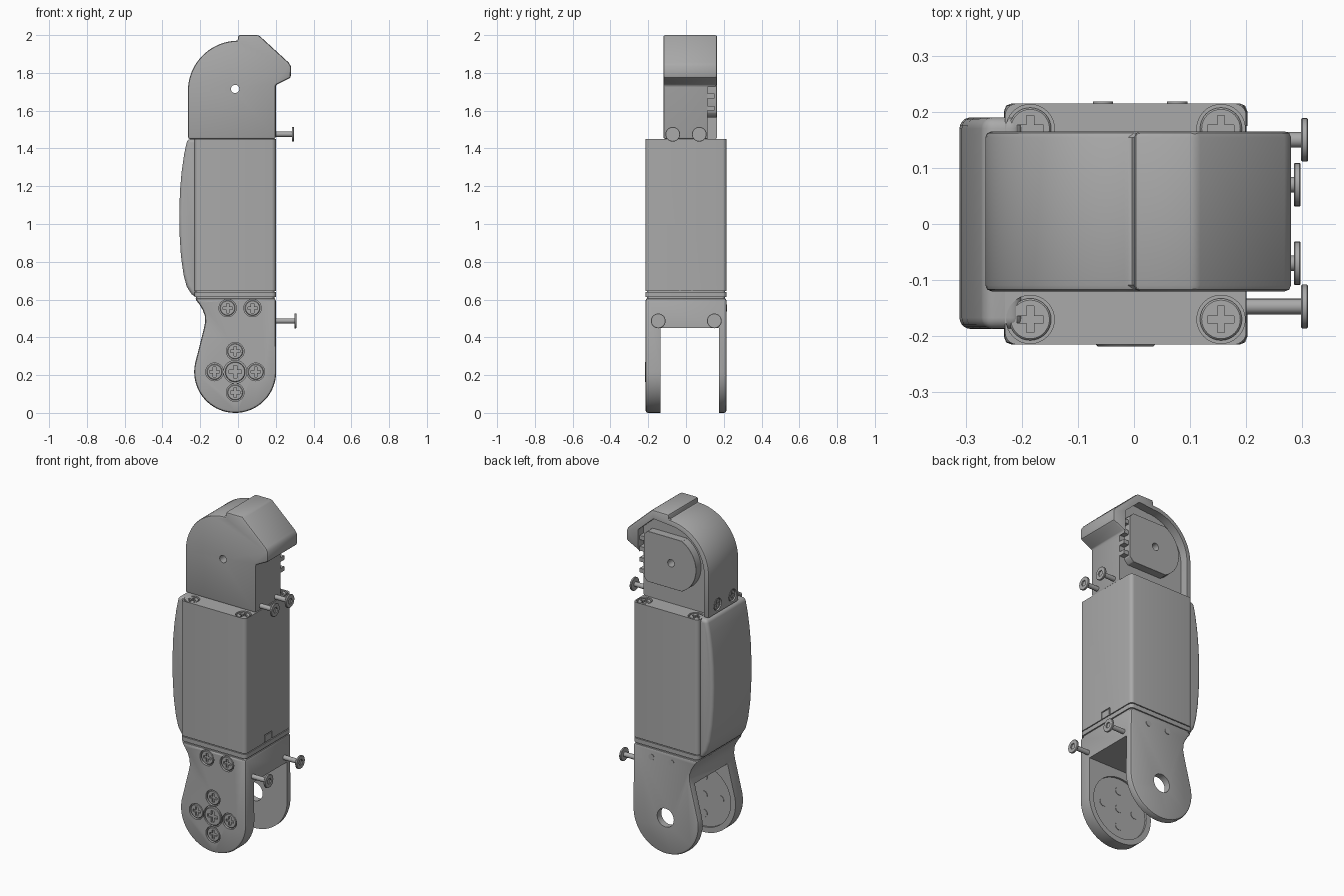
import bpy, bmesh
from math import sin, cos, pi, radians

if "Cube" in bpy.data.objects:
    bpy.data.objects.remove(bpy.data.objects["Cube"], do_unlink=True)

grey = bpy.data.materials.new("neutral grey")
grey.use_nodes = True
grey.diffuse_color = (0.4, 0.4, 0.4, 1)
grey.node_tree.nodes["Principled BSDF"].inputs["Base Color"].default_value = (0.4, 0.4, 0.4, 1)


# ---- helpers ----
def arc(u, v, r, a, b, n=24):
    steps = [radians(a + (b - a) * i / n) for i in range(n + 1)]
    return [(u + r * cos(t), v + r * sin(t)) for t in steps]


def circle(u, v, r, n=32):
    return arc(u, v, r, 0, 360 - 360 / n, n - 1)


def rect(u0, v0, u1, v1, r=0.0):
    if r == 0:
        return [(u0, v0), (u1, v0), (u1, v1), (u0, v1)]
    return (arc(u1 - r, v1 - r, r, 0, 90, 5) + arc(u0 + r, v1 - r, r, 90, 180, 5)
            + arc(u0 + r, v0 + r, r, 180, 270, 5) + arc(u1 - r, v0 + r, r, 270, 360, 5))


def cross(u, v, a, b):
    return [(u + x, v + y) for x, y in (
        (a, b), (b, b), (b, a), (-b, a), (-b, b), (-a, b),
        (-a, -b), (-b, -b), (-b, -a), (b, -a), (b, -b), (a, -b))]


def bake(obj):
    bpy.context.view_layer.update()
    deps = bpy.context.evaluated_depsgraph_get()
    mesh = bpy.data.meshes.new_from_object(obj.evaluated_get(deps))
    obj.modifiers.clear()
    obj.data = mesh


def prism(name, axis, outline, lo, hi, bevel=0.0, segments=2):
    """Extrude a 2D outline along an axis from lo to hi."""
    place = {"x": lambda u, v: (lo, u, v), "y": lambda u, v: (u, lo, v),
             "z": lambda u, v: (u, v, lo)}[axis]
    shift = [(hi - lo) * (axis == k) for k in "xyz"]
    bm = bmesh.new()
    face = bm.faces.new([bm.verts.new(place(*p)) for p in outline])
    ext = bmesh.ops.extrude_face_region(bm, geom=[face], use_keep_orig=True)
    moved = [g for g in ext["geom"] if isinstance(g, bmesh.types.BMVert)]
    bmesh.ops.translate(bm, verts=moved, vec=shift)
    bmesh.ops.recalc_face_normals(bm, faces=bm.faces)
    mesh = bpy.data.meshes.new(name)
    bm.to_mesh(mesh)
    bm.free()
    mesh.materials.append(grey)
    obj = bpy.data.objects.new(name, mesh)
    bpy.context.collection.objects.link(obj)
    if bevel:
        mod = obj.modifiers.new("bevel", "BEVEL")
        mod.width, mod.segments = bevel, segments
        mod.limit_method, mod.angle_limit = "ANGLE", radians(35)
        bake(obj)
    return obj


def cut(obj, axis, outline, lo, hi):
    cutter = prism("cutter", axis, outline, lo, hi)
    cutter.hide_render = True
    mod = obj.modifiers.new("cut", "BOOLEAN")
    mod.operation, mod.solver, mod.object = "DIFFERENCE", "EXACT", cutter
    bake(obj)
    bpy.data.objects.remove(cutter, do_unlink=True)


def sunk_screw(name, host, axis, u, v, r, surface, out, proud=-0.003):
    """Cross-head screw set in a round pocket; out is the outward sign."""
    def span(a, b):
        return sorted((surface + out * a, surface + out * b))
    cut(host, axis, circle(u, v, r), *span(-0.014, 0.02))
    head = prism(name, axis, circle(u, v, r * 0.87), *span(-0.02, proud), bevel=0.003, segments=1)
    cut(head, axis, cross(u, v, r * 0.55, r * 0.15), *span(proud - 0.01, 0.03))


# ---- body ----
body = prism("body_shell", "z", rect(-0.23, -0.215, 0.2, 0.215, 0.022), 0.645, 1.45)
cut(body, "x", [(-0.035, 0.64), (-0.035, 0.69), (0.035, 0.69), (0.035, 0.64),
                (0.029, 0.64), (0.029, 0.684), (-0.029, 0.684), (-0.029, 0.64)], 0.195, 0.22)
prism("base_plate", "z", rect(-0.23, -0.215, 0.2, 0.215, 0.022), 0.614, 0.64)
prism("seam_core", "z", rect(-0.222, -0.207, 0.192, 0.207, 0.02), 0.6, 0.66)
for sx in (-0.185, 0.155):
    for sy in (-0.17, 0.17):
        sunk_screw("body_top_screw", body, "z", sx, sy, 0.043, 1.45, 1)

# ---- curved pad on the side ----
pad = [(-0.2, 1.45), (-0.268, 1.45), (-0.285, 1.37), (-0.298, 1.28), (-0.307, 1.18), (-0.311, 1.06),
       (-0.309, 0.94), (-0.302, 0.83), (-0.288, 0.73), (-0.272, 0.67), (-0.24, 0.618), (-0.2, 0.618)]
prism("side_pad", "y", pad, -0.187, 0.19, bevel=0.035, segments=5)

# ---- lower fork ----
px, pz = -0.015, 0.217
fork_outline = ([(-0.23, 0.608), (-0.205, 0.575), (-0.187, 0.545), (-0.176, 0.515), (-0.174, 0.48),
                 (-0.181, 0.445), (-0.2, 0.37)]
                + arc(px, pz, 0.217, 168, 360, 36) + [(0.2, 0.608)])
fork = prism("fork", "y", fork_outline, -0.215, 0.215, bevel=0.014)
cut(fork, "y", rect(-0.5, -0.2, 0.5, 0.45), -0.135, 0.175)
cut(fork, "y", circle(px, pz, 0.055), 0.1, 0.3)
cut(fork, "y", circle(px, pz, 0.185, 48), -0.147, -0.1)

for sx in (-0.055, 0.077):
    sunk_screw("fork_upper_screw", fork, "y", sx, 0.555, 0.046, -0.215, -1)
    prism("fork_screw_tip", "y", circle(sx, 0.555, 0.018, 16), 0.2, 0.218)
pivot_spots = [(px + 0.109 * cos(i * pi / 2), pz + 0.109 * sin(i * pi / 2)) for i in range(4)]
for u, v in pivot_spots:
    sunk_screw("pivot_ring_screw", fork, "y", u, v, 0.047, -0.215, -1)
sunk_screw("pivot_centre_screw", fork, "y", px, pz, 0.061, -0.215, -1, proud=0.003)
for u, v in pivot_spots + [(px, pz)]:
    prism("pivot_screw_end", "y", circle(u, v, 0.024, 12), -0.16, -0.144)

# ---- head with hooked cap and open back ----
head_outline = ([(0.2, 1.45), (0.2, 1.735), (0.28, 1.775), (0.28, 1.835), (0.268, 1.855),
                 (0.11, 2.0), (0.0, 2.0)]
                + arc(0, 1.705, 0.265, 90, 180) + [(-0.265, 1.45)])
head = prism("head_shell", "y", head_outline, -0.12, 0.165, bevel=0.011)
recess = ([(0.4, 1.4), (0.4, 1.725), (0.2, 1.725), (0.2, 1.86), (0.1, 1.95), (0.0, 1.94)]
          + arc(0, 1.705, 0.235, 90, 180) + [(-0.235, 1.4)])
cut(head, "y", recess, 0.115, 0.3)
for sy in (-0.06, 0.08):
    sunk_screw("head_side_screw", head, "x", sy, 1.505, 0.036, -0.265, -1)

# ---- round-sided drive housing behind the head ----
hz = 1.715
housing = prism("drive_housing", "y",
                [(0.165, hz - 0.125), (0.165, hz + 0.125), (0.14, hz + 0.15), (-0.09, hz + 0.15)]
                + arc(px, hz, 0.165, 116, 244) + [(-0.09, hz - 0.15), (0.14, hz - 0.15)],
                0.105, 0.163, bevel=0.005, segments=1)
for part in (head, housing):
    cut(part, "y", circle(px, hz, 0.022, 20), -0.3, 0.3)
for i in range(4):
    z = 1.6 + i * 0.065
    prism("housing_rib", "y", rect(0.155, z, 0.199, z + 0.025), 0.11, 0.152)

# ---- loose bolts standing out of the side ----
for name, ys, z, x0, x1 in (("upper_bolt", (-0.07, 0.07), 1.475, 0.285, 0.297),
                            ("lower_bolt", (-0.147, 0.15), 0.487, 0.298, 0.31)):
    for y in ys:
        prism(name + "_shaft", "x", circle(y, z, 0.014, 16), 0.17, x0 + 0.004)
        disc = prism(name + "_head", "x", circle(y, z, 0.039, 24), x0, x1, bevel=0.002, segments=1)
        cut(disc, "x", circle(y, z, 0.018, 6), x1 - 0.007, x1 + 0.02)

# ---- smooth shading with crisp edges ----
bpy.ops.object.select_all(action="DESELECT")
for obj in bpy.context.collection.objects:
    if obj.type == "MESH":
        obj.select_set(True)
bpy.context.view_layer.objects.active = body
bpy.ops.object.shade_smooth_by_angle(angle=radians(30))
